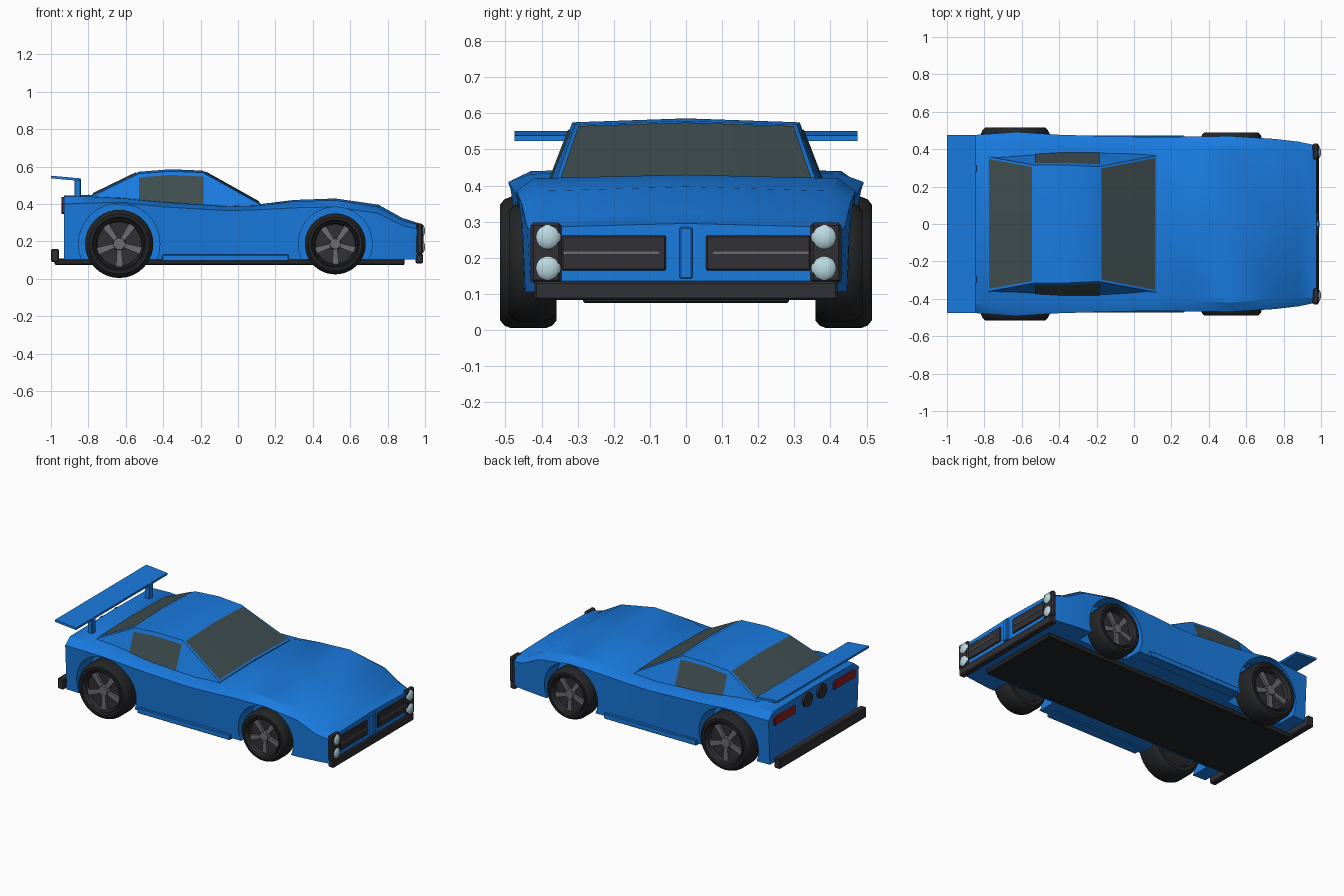
import bpy, bmesh, math
from mathutils import Matrix, Vector

if "Cube" in bpy.data.objects:
    bpy.data.objects.remove(bpy.data.objects["Cube"])


def material(name, r, g, b):
    m = bpy.data.materials.new(name)
    m.diffuse_color = (r, g, b, 1)
    m.use_nodes = True
    m.node_tree.nodes["Principled BSDF"].inputs["Base Color"].default_value = m.diffuse_color
    return m


BLUE = material("blue_paint", 0.01, 0.2, 0.75)
GLASS = material("tinted_glass", 0.05, 0.075, 0.08)
DARK = material("dark_trim", 0.03, 0.03, 0.037)
TYRE = material("rubber", 0.017, 0.018, 0.02)
GREY = material("wheel_metal", 0.15, 0.15, 0.17)
LAMP = material("lamp_glass", 0.5, 0.7, 0.76)
RED = material("red_lamp", 0.3, 0.015, 0.015)


def finish(name, bm, mat, angle=30):
    bmesh.ops.recalc_face_normals(bm, faces=bm.faces[:])
    me = bpy.data.meshes.new(name)
    bm.to_mesh(me)
    bm.free()
    me.shade_smooth()
    me.set_sharp_from_angle(angle=math.radians(angle))
    me.materials.append(mat)
    ob = bpy.data.objects.new(name, me)
    bpy.context.collection.objects.link(ob)
    return ob


def box(name, x, y, z, mat, bevel=0.004):
    bm = bmesh.new()
    bmesh.ops.create_cube(bm, size=1)
    for v in bm.verts:
        v.co = [a[0] if c < 0 else a[1] for c, a in zip(v.co, (x, y, z))]
    if bevel:
        bmesh.ops.bevel(bm, geom=bm.edges[:], offset=bevel, segments=1, affect='EDGES')
    return finish(name, bm, mat)


def loft(name, stations, mat):
    """stations: (x, half section from bottom to centre top), mirrored in y"""
    bm = bmesh.new()
    rings = []
    for x, half in stations:
        sec = half + [(-y, z) for y, z in reversed(half) if y]
        rings.append([bm.verts.new((x, y, z)) for y, z in sec])
    n = len(rings[0])
    for a, b in zip(rings, rings[1:]):
        for i in range(n):
            j = (i + 1) % n
            bm.faces.new((a[i], a[j], b[j], b[i]))
    bm.faces.new(rings[0])
    bm.faces.new(rings[-1])
    return finish(name, bm, mat)


def lathe(name, profile, x, z, mat, steps=40):
    """profile: (y, radius) turned about the wheel axle"""
    bm = bmesh.new()
    vs = [bm.verts.new((x + r, y, z)) for y, r in profile]
    es = [bm.edges.new(p) for p in zip(vs, vs[1:])]
    bmesh.ops.spin(bm, geom=vs + es, cent=(x, 0, z), axis=(0, 1, 0),
                   angle=2 * math.pi, steps=steps, use_duplicate=False)
    bmesh.ops.remove_doubles(bm, verts=bm.verts[:], dist=1e-4)
    return finish(name, bm, mat)


def panel(name, rows, mat):
    """thin glass from rows of points, already lifted off the body"""
    bm = bmesh.new()
    grid = [[bm.verts.new(p) for p in r] for r in rows]
    for a, b in zip(grid, grid[1:]):
        for i in range(len(a) - 1):
            bm.faces.new((a[i], a[i + 1], b[i + 1], b[i]))
    return finish(name, bm, mat)


# Body shell: x, bottom y, waist y/z, shoulder y/z, centre z
BODY = [(-.93, .455, .47, .40, .42, .44, .445), (-.80, .46, .48, .405, .43, .44, .45),
        (-.63, .46, .492, .41, .43, .432, .445), (-.40, .455, .477, .385, .41, .41, .42),
        (-.05, .45, .467, .365, .40, .387, .395), (.12, .45, .465, .37, .39, .392, .40),
        (.30, .455, .467, .38, .41, .415, .422), (.52, .457, .47, .385, .42, .42, .43),
        (.75, .445, .455, .35, .40, .385, .397), (.88, .43, .44, .285, .395, .312, .325),
        (.975, .415, .42, .265, .395, .285, .295)]
body = loft("body_shell", [(x, [(yb, .105), (yw, zw), (ys, zs), (0, zc)])
                           for x, yb, yw, zw, ys, zs, zc in BODY], BLUE)

# Wheels and arches: axle x, tyre radius, arch radius, outer face y
for label, wx, R, arch, yo in (("rear", -.635, .182, .217, .515), ("front", .52, .163, .197, .49)):
    wz = .187
    for side, s in (("left", 1), ("right", -1)):
        tag = f"{label}_{side}"
        # arch pocket cut out of the body
        cut = lathe("arch_cutter", [(s * .33, 0), (s * .33, arch), (s * .65, arch), (s * .65, 0)],
                    wx, wz, BLUE, 48)
        cut.hide_render = True
        mod = body.modifiers.new("arch", 'BOOLEAN')
        mod.operation, mod.object, mod.solver = 'DIFFERENCE', cut, 'EXACT'
        bpy.context.view_layer.objects.active = body
        bpy.ops.object.modifier_apply(modifier=mod.name)
        bpy.data.objects.remove(cut)

        yi = .358
        lathe(tag + "_tyre", [(s * y, r * R) for y, r in (
            (yi + .03, 0), (yi + .03, .68), (yi, .74), (yi, .88), (yi + .012, .96), (yi + .03, 1),
            (yo - .03, 1), (yo - .012, .96), (yo, .88), (yo, .79), (yo - .012, .74))],
            wx, wz, TYRE)
        lathe(tag + "_rim", [(s * y, r * R) for y, r in (
            (yo - .012, .75), (yo - .006, .72), (yo - .012, .68), (yo - .035, .65), (yo - .04, 0))],
            wx, wz, DARK)
        # five flared spokes and the hub
        bm = bmesh.new()
        for k in range(5):
            rot = Matrix.Rotation(k * 2 * math.pi / 5 + .3, 4, 'Y')
            lo, hi = [], []
            for r, w in ((.08, -.06), (.69, -.11), (.69, .11), (.08, .06)):
                for ring, y in ((lo, yo - .04), (hi, yo - .022)):
                    p = rot @ Vector((r * R, 0, w * R))
                    ring.append(bm.verts.new((wx + p.x, s * y, wz + p.z)))
            bm.faces.new(lo)
            bm.faces.new(hi)
            for i in range(4):
                j = (i + 1) % 4
                bm.faces.new((lo[i], lo[j], hi[j], hi[i]))
        finish(tag + "_spokes", bm, GREY)
        lathe(tag + "_hub", [(s * (yo - .04), .2 * R), (s * (yo - .016), .17 * R),
                             (s * (yo - .014), 0)], wx, wz, GREY, 20)
body.data.set_sharp_from_angle(angle=math.radians(30))

# Cabin: x, base y/z, roof edge y/z, centre z
CABIN = [(-.78, .365, .41, .36, .442, .452), (-.53, .385, .385, .315, .563, .573),
         (-.36, .39, .38, .315, .575, .586), (-.19, .39, .37, .307, .569, .579),
         (.12, .37, .36, .366, .397, .406)]
loft("cabin", [(x, [(yb, zb), (yr, zr), (0, zc)]) for x, yb, zb, yr, zr, zc in CABIN], BLUE)


# Windscreen and rear window follow the cabin slopes
def slope_glass(name, a, b, t0, t1):
    rows = []
    for t in (t0, t1):
        x, edge, ze, zc = [a[i] + (b[i] - a[i]) * t for i in (0, 3, 4, 5)]
        y = edge - .012
        ze += (zc - ze) * .012 / edge
        lift = math.copysign(.002, x + .3)
        rows.append([(x + lift, -y, ze + .004), (x + lift, 0, zc + .004), (x + lift, y, ze + .004)])
    panel(name, rows, GLASS)


slope_glass("windscreen", CABIN[4], CABIN[3], .03, .95)
slope_glass("rear_window", CABIN[0], CABIN[1], .03, .95)

for side, s in (("left", 1), ("right", -1)):
    # side windows lie on the sloping cabin flank
    def flank(x, z):
        for a, b in zip(CABIN, CABIN[1:]):
            if a[0] <= x <= b[0]:
                t = (x - a[0]) / (b[0] - a[0])
                yb, zb, yr, zr = [a[i] + (b[i] - a[i]) * t for i in (1, 2, 3, 4)]
                return (x, s * (yb + (yr - yb) * (z - zb) / (zr - zb) + .004), z)
    panel(side + "_side_window", [[flank(-.53, .415), flank(-.36, .407), flank(-.185, .40)],
                                  [flank(-.53, .542), flank(-.36, .556), flank(-.185, .547)]], GLASS)

    def mir(a, b):
        return (a, b) if s > 0 else (-b, -a)
    # Sill, grille, lamp housing, rear lamp, wing post
    box(side + "_side_skirt", (-.405, .27), mir(.40, .472), (.095, .13), BLUE)
    box(side + "_grille", (.95, .983), mir(.055, .345), (.165, .262), DARK)
    box(side + "_grille_bar", (.97, .987), mir(.075, .34), (.211, .217), GREY, 0)
    box(side + "_lamp_housing", (.955, .988), mir(.345, .43), (.13, .297), DARK, .008)
    box(side + "_tail_lamp", (-.942, -.90), mir(.20, .42), (.35, .402), RED)
    box(side + "_wing_post", (-.875, -.84), mir(.277, .317), (.42, .538), BLUE)
    for part, z in (("upper", .257), ("lower", .171)):
        bm = bmesh.new()
        bmesh.ops.create_uvsphere(bm, u_segments=20, v_segments=12, radius=1, matrix=(
            Matrix.Translation((.978, s * .383, z)) @ Matrix.Diagonal((.022, .037, .037, 1))))
        finish(f"{side}_{part}_headlamp", bm, LAMP, 60)
    # round rear vents
    bm = bmesh.new()
    bmesh.ops.create_cone(bm, cap_ends=True, segments=24, radius1=.046, radius2=.046, depth=.05,
                          matrix=Matrix.Translation((-.92, s * .075, .392))
                          @ Matrix.Rotation(math.pi / 2, 4, 'Y'))
    finish(side + "_rear_round_vent", bm, DARK)

# Nose bar, bumpers and floor
box("nose_bar", (.95, .992), (-.018, .018), (.142, .285), BLUE)
box("front_bumper", (.95, .99), (-.42, .42), (.083, .135), DARK, .006)
box("rear_bumper", (-1, -.957), (-.45, .45), (.09, .16), DARK, .006)
box("floor_tray", (-.98, .89), (-.285, .285), (.075, .108), TYRE)

# Rear wing blade, tilted up toward the tail
wing = box("rear_wing", (-1, -.848), (-.475, .475), (.528, .542), BLUE, 0)
for v in wing.data.vertices:
    v.co.z += (-.848 - v.co.x) * .09 - .004
